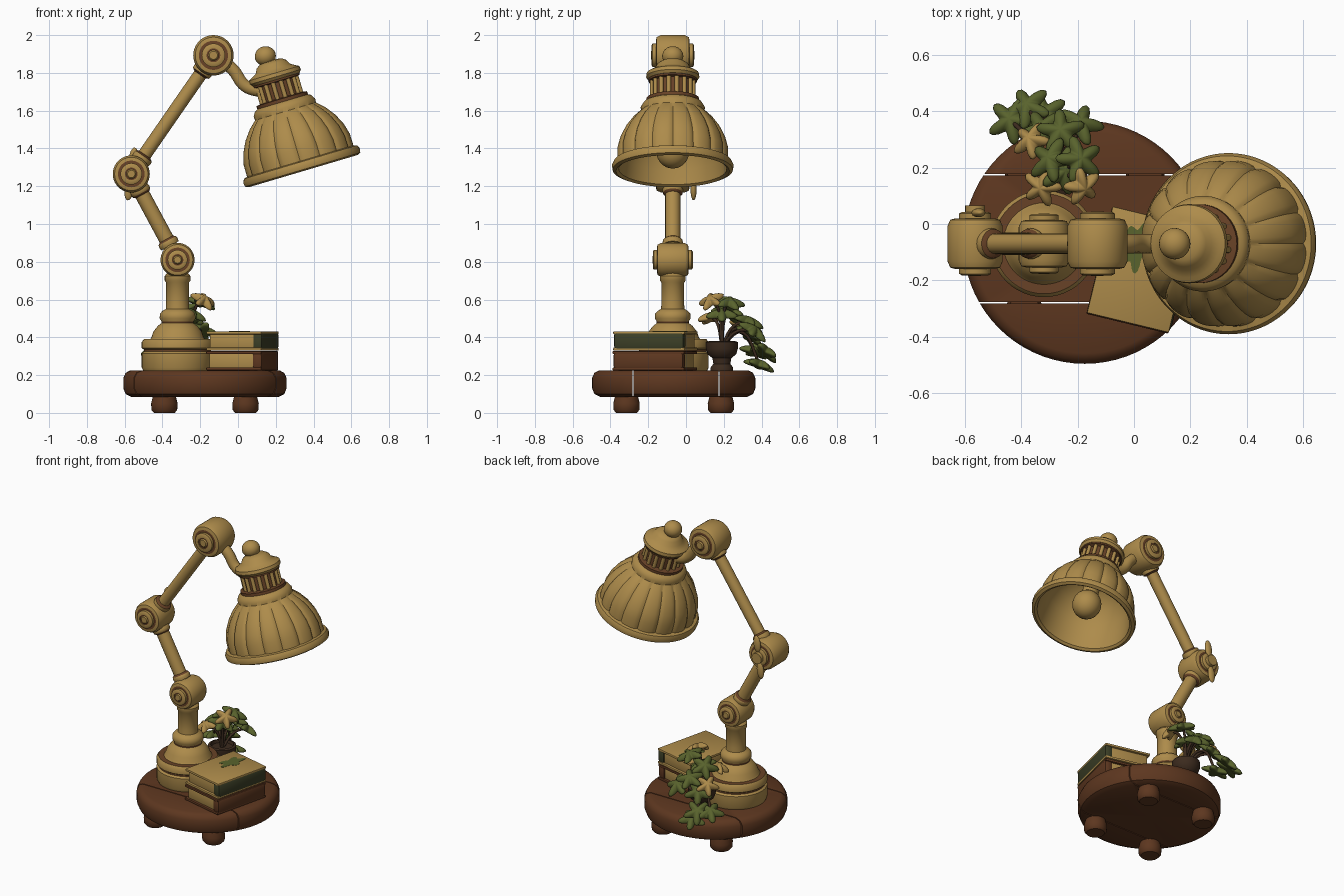
import bpy, bmesh, math
from mathutils import Vector, Matrix

if "Cube" in bpy.data.objects:
    bpy.data.objects.remove(bpy.data.objects["Cube"])


def material(name, rgb):
    m = bpy.data.materials.new(name)
    m.use_nodes = True
    m.diffuse_color = (*rgb, 1)
    m.node_tree.nodes["Principled BSDF"].inputs["Base Color"].default_value = (*rgb, 1)
    return m


GOLD = material("aged gold", (0.42, 0.26, 0.07))
WOOD = material("dark wood", (0.11, 0.038, 0.014))
RUST = material("brown trim", (0.14, 0.055, 0.02))
LEAF = material("leaf green", (0.10, 0.125, 0.026))
SPINE = material("book green", (0.045, 0.05, 0.02))
POT = material("pot brown", (0.045, 0.024, 0.013))

AXIS_Y = -0.07


def finish(name, bm, mats, loc=(0, 0, 0), rot=None, angle=40):
    bmesh.ops.recalc_face_normals(bm, faces=bm.faces)
    me = bpy.data.meshes.new(name)
    bm.to_mesh(me)
    bm.free()
    ob = bpy.data.objects.new(name, me)
    bpy.context.collection.objects.link(ob)
    for m in mats:
        me.materials.append(m)
    ob.location = loc
    if rot is not None:
        ob.rotation_euler = rot.to_euler()
    bpy.ops.object.select_all(action="DESELECT")
    ob.select_set(True)
    bpy.context.view_layer.objects.active = ob
    bpy.ops.object.shade_smooth_by_angle(angle=math.radians(angle))


def toward(axis):
    return Vector(axis).to_track_quat("Z", "Y")


def lathe_mesh(profile, seg=40, warp=None, trim=()):
    """Spin (radius, height) points; trim lists profile bands given the second material."""
    bm = bmesh.new()
    rings = []
    for i, (r, z) in enumerate(profile):
        ring = []
        for k in range(seg):
            a = math.tau * k / seg
            q = r * (warp(a, i) if warp else 1)
            ring.append(bm.verts.new((q * math.cos(a), q * math.sin(a), z)))
        rings.append(ring)
    for i in range(len(rings) - 1):
        for k in range(seg):
            n = (k + 1) % seg
            f = bm.faces.new((rings[i][k], rings[i][n], rings[i + 1][n], rings[i + 1][k]))
            f.material_index = int(i in trim)
    bmesh.ops.remove_doubles(bm, verts=bm.verts, dist=0.0002)
    return bm


def lathe(name, profile, mats, loc, axis=(0, 0, 1), **kw):
    finish(name, lathe_mesh(profile, **kw), mats, loc, toward(axis))


def rod(name, a, b, r, mat, seg=20):
    a, b = Vector(a), Vector(b)
    h = (b - a).length
    lathe(name, [(0, 0), (r, 0), (r, h), (0, h)], [mat], a, b - a, seg=seg)


def ball(name, loc, scale, mat, rot):
    bm = bmesh.new()
    bmesh.ops.create_uvsphere(bm, u_segments=24, v_segments=14, radius=1)
    bmesh.ops.scale(bm, vec=scale, verts=bm.verts)
    finish(name, bm, [mat], loc, rot)


def box(name, size, loc, mat, rot, bevel):
    bm = bmesh.new()
    bmesh.ops.create_cube(bm, size=1)
    bmesh.ops.scale(bm, vec=size, verts=bm.verts)
    bmesh.ops.bevel(bm, geom=bm.edges[:], offset=bevel, segments=2, affect="EDGES", profile=0.5)
    finish(name, bm, [mat], loc, rot)


def tube(name, points, r, mat):
    cu = bpy.data.curves.new(name, "CURVE")
    cu.dimensions = "3D"
    cu.bevel_depth, cu.bevel_resolution, cu.resolution_u = r, 3, 8
    sp = cu.splines.new("BEZIER")
    sp.bezier_points.add(len(points) - 1)
    for p, co in zip(sp.bezier_points, points):
        p.co = co
        p.handle_left_type = p.handle_right_type = "AUTO"
    cu.materials.append(mat)
    bpy.context.collection.objects.link(bpy.data.objects.new(name, cu))


# Round plinth cut into three planks, on four bun feet
BX, BY = -0.175, -0.065
plinth = [(0, 0.085), (0.39, 0.085), (0.42, 0.10), (0.432, 0.13), (0.432, 0.185),
          (0.42, 0.212), (0.395, 0.225), (0, 0.225)]
cuts = [-0.5, -0.215, 0.24, 0.5]
for i in range(3):
    bm = lathe_mesh(plinth, seg=72)
    for y, side in ((cuts[i] + 0.003, -1), (cuts[i + 1] - 0.003, 1)):
        bmesh.ops.bisect_plane(bm, geom=bm.verts[:] + bm.edges[:] + bm.faces[:],
                               plane_co=(0, y, 0), plane_no=(0, side, 0), clear_outer=True)
    bmesh.ops.holes_fill(bm, edges=[e for e in bm.edges if e.is_boundary])
    finish(f"plinth_plank_{i + 1}", bm, [WOOD], (BX, BY, 0))
for sx in (-1, 1):
    for sy in (-1, 1):
        lathe("foot", [(0, 0), (0.055, 0), (0.068, 0.015), (0.07, 0.05), (0.06, 0.09), (0, 0.09)],
              [WOOD], (BX + sx * 0.215, BY + sy * 0.25, 0), seg=28)

# Stepped lamp base and column
J1 = Vector((-0.32, AXIS_Y, 0.81))
J2 = Vector((-0.565, AXIS_Y, 1.265))
J3 = Vector((-0.13, AXIS_Y, 1.893))
lathe("lamp_base", [(0, 0.22), (0.18, 0.22), (0.19, 0.24), (0.19, 0.315), (0.178, 0.325), (0.178, 0.335),
                    (0.19, 0.343), (0.19, 0.375), (0.178, 0.39), (0.145, 0.39), (0.138, 0.40),
                    (0.128, 0.43), (0.105, 0.46), (0.085, 0.475), (0.085, 0.485), (0.095, 0.50),
                    (0.093, 0.525), (0.08, 0.54), (0.062, 0.55), (0.06, 0.58), (0.06, 0.69),
                    (0.068, 0.70), (0.068, 0.725), (0.055, 0.74), (0, 0.76)],
      [GOLD, RUST], (J1.x, J1.y, 0), seg=48, trim=(4, 8, 13))


# Pivot joints with brown washers and end bolts on both sides
def joint(name, centre, r, w):
    half = [(r, 0), (r, w * 0.55), (r * 0.9, w * 0.74), (r * 0.72, w * 0.78), (r * 0.58, w * 0.78),
            (r * 0.58, w * 0.93), (r * 0.48, w * 0.98), (r * 0.34, w * 0.98), (r * 0.34, w * 0.94),
            (r * 0.26, w * 0.94), (r * 0.2, w), (0, w)]
    profile = [(a, -b) for a, b in reversed(half)] + half[1:]
    n = len(profile) - 2
    lathe(name, profile, [GOLD, RUST], centre, (0, 1, 0), trim=(2, 7, n - 7, n - 2))


joint("lower_joint", J1, 0.09, 0.108)
joint("middle_joint", J2, 0.098, 0.115)
joint("upper_joint", J3, 0.107, 0.115)


# Arms with collars at both ends
def arm(name, a, b, r):
    rod(name, a, b, r, GOLD)
    d = (b - a).normalized()
    for p, s in ((a, 1), (b, -1)):
        lathe(name + "_collar", [(0, 0), (0.052, 0), (0.055, 0.015), (0.052, 0.03), (r, 0.04), (0, 0.04)],
              [GOLD, RUST], p + d * s * 0.085, d * s, seg=24, trim=(3,))


arm("lower_arm", J1, J2, 0.04)
arm("upper_arm", J2, J3, 0.036)

# Wing nut behind the middle joint
rod("wing_nut_hub", J2 + Vector((0, 0.09, 0)), J2 + Vector((0, 0.135, 0)), 0.035, GOLD)
for s in (-1, 1):
    ball("wing_nut_blade", J2 + Vector((0.012 * s, 0.11, 0.085 * s)), (0.024, 0.016, 0.055), GOLD,
         Matrix.Rotation(0.12, 3, "Y"))

# Shade, turned around its own tilted axis
TILT = math.radians(16.5)
UP = Vector((-math.sin(TILT), 0, math.cos(TILT)))
RIM = Vector((0.345, AXIS_Y, 1.28))
SHADE_ROT = Matrix.Rotation(-TILT, 3, "Y")


def flute(a, i):
    return 0.955 + 0.045 * abs(math.sin(8 * a)) ** 0.4 if 5 <= i <= 10 else 1


shade = [(0.285, 0.01), (0.30, 0), (0.318, 0.008), (0.322, 0.03), (0.312, 0.05), (0.297, 0.055),
         (0.296, 0.12), (0.28, 0.18), (0.25, 0.24), (0.212, 0.29), (0.175, 0.325), (0.168, 0.33),
         (0.17, 0.35), (0.155, 0.375), (0.125, 0.39), (0, 0.39), (0, 0.36), (0.14, 0.33),
         (0.21, 0.26), (0.255, 0.18), (0.275, 0.09), (0.285, 0.01)]
finish("shade", lathe_mesh(shade, seg=128, warp=flute), [GOLD], RIM, SHADE_ROT)

# Vented neck, cap and finial
lathe("vent_neck", [(0, 0.38), (0.14, 0.38), (0.14, 0.40), (0.108, 0.405), (0.108, 0.49), (0.128, 0.495),
                    (0.128, 0.515), (0, 0.515)], [RUST], RIM, UP)
for k in range(16):
    a = math.tau * (k + 0.5) / 16
    foot = RIM + SHADE_ROT @ Vector((0.11 * math.cos(a), 0.11 * math.sin(a), 0.40))
    rod("vent_rib", foot, foot + UP * 0.097, 0.012, GOLD, seg=10)
lathe("shade_cap", [(0, 0.505), (0.13, 0.505), (0.141, 0.52), (0.138, 0.54), (0.12, 0.55), (0.095, 0.565),
                    (0.082, 0.59), (0.06, 0.605), (0.03, 0.61), (0, 0.61)], [GOLD], RIM, UP)
ball("finial", RIM + UP * 0.635 + Vector((-0.02, 0, 0)), (0.056, 0.056, 0.052), GOLD, SHADE_ROT)

# Bulb with socket
ball("bulb", RIM + UP * 0.11, (0.088, 0.088, 0.092), GOLD, SHADE_ROT)
rod("bulb_socket", RIM + UP * 0.17, RIM + UP * 0.37, 0.05, GOLD)

# Bent bracket between the upper joint and the neck
tube("shade_bracket", [J3, (-0.03, AXIS_Y, 1.82), (0.04, AXIS_Y, 1.73), (0.13, AXIS_Y, 1.70)], 0.034, GOLD)

# Two stacked books with the spine toward +x
BOOK = Matrix.Rotation(math.radians(-13.6), 3, "Z")


def book(name, x, y, z, board, spine):
    def part(label, size, off, mat, bevel):
        box(f"{name}_{label}", size, Vector((x, y, z)) + BOOK @ Vector(off), mat, BOOK, bevel)
    for h in (0.008, 0.094):
        part("board", (0.30, 0.39, 0.016), (0, 0, h), board, 0.005)
    part("pages", (0.27, 0.36, 0.075), (0, 0, 0.051), GOLD, 0.003)
    part("spine", (0.055, 0.384, 0.092), (0.127, 0, 0.051), spine, 0.018)


book("lower_book", 0.022, -0.165, 0.225, WOOD, WOOD)
book("upper_book", 0.024, -0.162, 0.33, GOLD, SPINE)

# Painted patch on the upper cover
bm = lathe_mesh([(0, 0), (1, 0), (1, 0.002), (0, 0.002)],
                warp=lambda a, i: 0.8 + 0.2 * math.cos(5 * a))
bmesh.ops.scale(bm, vec=(0.055, 0.10, 1), verts=bm.verts)
finish("cover_patch", bm, [LEAF], (0.01, -0.08, 0.4315), BOOK)


# Puffy five-lobed leaf with drooping edges
def leaf(loc, s, rot, mat):
    bm = bmesh.new()
    bmesh.ops.create_uvsphere(bm, u_segments=40, v_segments=10, radius=1)
    for v in bm.verts:
        x, y, z = v.co
        k = s * (0.74 + 0.26 * math.cos(5 * math.atan2(y, x)))
        v.co = (x * k, y * k, 0.022 * (z - 0.6 * (x * x + y * y)))
    finish("leaf", bm, [mat], loc, rot, 80)


# Potted trailing plant behind the lamp
PX, PY = -0.25, 0.19
lathe("plant_pot", [(0, 0.22), (0.06, 0.22), (0.06, 0.24), (0.045, 0.26), (0.05, 0.29), (0.075, 0.31),
                    (0.085, 0.34), (0.085, 0.375), (0.07, 0.38), (0.065, 0.36), (0, 0.36)],
      [POT], (PX, PY, 0), seg=32)
leaves = [(-0.44, 0.37, 0.33, LEAF), (-0.38, 0.42, 0.33, LEAF), (-0.32, 0.39, 0.26, LEAF),
          (-0.19, 0.36, 0.44, LEAF), (-0.26, 0.33, 0.49, LEAF), (-0.30, 0.23, 0.54, LEAF),
          (-0.19, 0.23, 0.59, LEAF), (-0.18, 0.13, 0.60, GOLD), (-0.33, 0.13, 0.51, GOLD),
          (-0.37, 0.30, 0.46, GOLD), (-0.25, 0.19, 0.53, LEAF), (-0.33, 0.34, 0.42, LEAF)]
for i, (x, y, z, mat) in enumerate(leaves):
    out = Vector((x - PX, y - PY, 0))
    turn = Matrix.Rotation(math.atan2(out.y, out.x), 3, "Z")
    droop = Matrix.Rotation(0.35 + 0.3 * (i % 2), 3, "Y")
    leaf((x, y, z), 0.075 if mat is GOLD else 0.09, turn @ droop, mat)
    mid = Vector((PX, PY, max(z - 0.03, 0.43))) + out * 0.45
    tube("stem", [(PX, PY, 0.35), mid, (x, y, z)], 0.008, POT)
